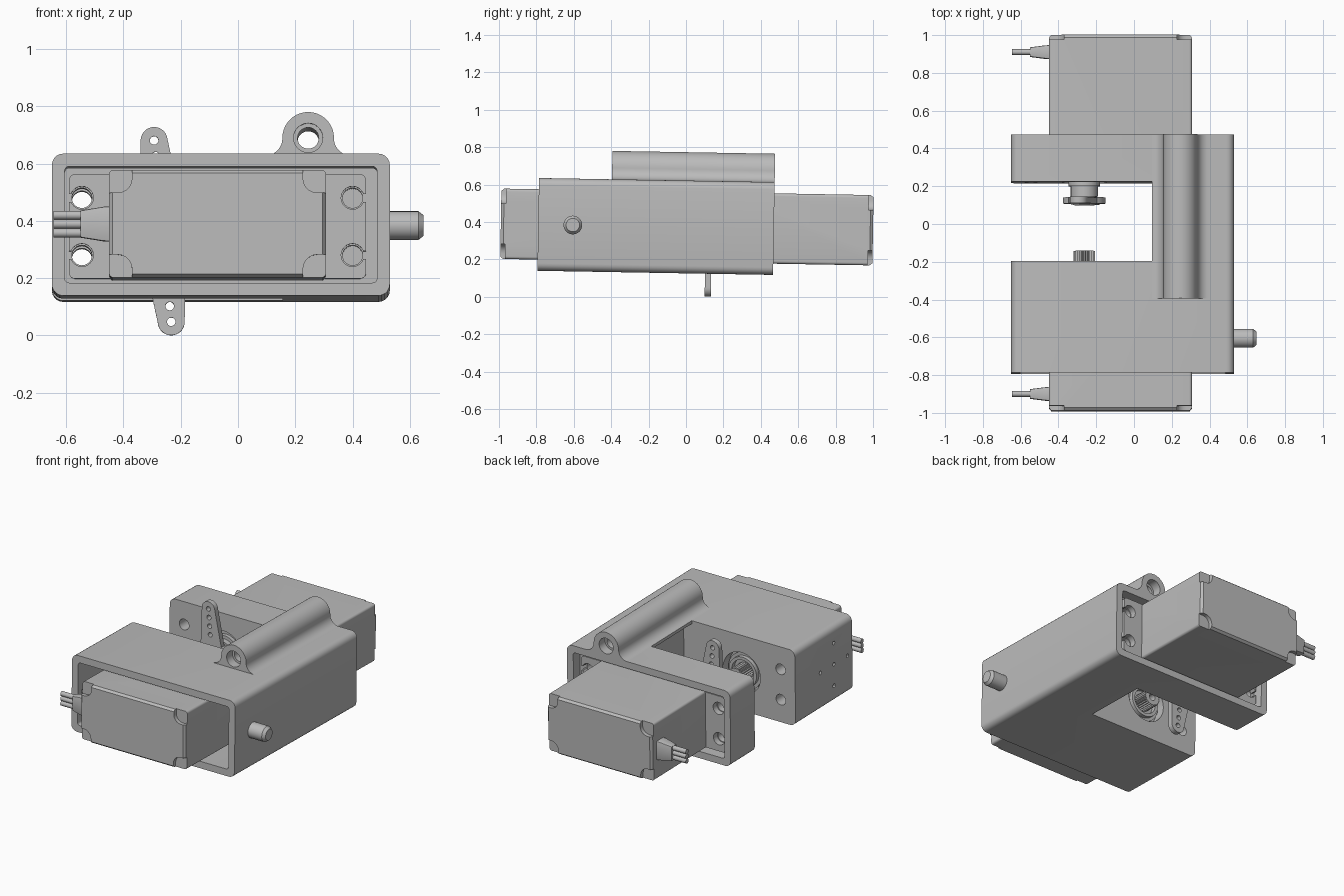
import bpy, bmesh, math
from mathutils import Matrix, Vector

if "Cube" in bpy.data.objects:
    bpy.data.objects.remove(bpy.data.objects["Cube"], do_unlink=True)

grey = bpy.data.materials.new("plain grey")
grey.use_nodes = True
GREY = (0.5, 0.5, 0.5, 1)
grey.diffuse_color = GREY
for node in grey.node_tree.nodes:
    if node.type == "BSDF_PRINCIPLED":
        node.inputs["Base Color"].default_value = GREY

parts = []
MID = 0.373      # height of the servo axis
SHAFT = -0.263   # x of the output shafts


def circle(u, v, r, n=32, a0=0.0, a1=2 * math.pi):
    closed = abs(a1 - a0 - 2 * math.pi) < 1e-6
    steps = n if closed else n - 1
    return [(u + r * math.cos(a0 + (a1 - a0) * i / steps),
             v + r * math.sin(a0 + (a1 - a0) * i / steps)) for i in range(n)]


def rect(u0, u1, v0, v1, r=0.0, n=6):
    if r == 0:
        return [(u0, v0), (u1, v0), (u1, v1), (u0, v1)]
    corners = [(u1 - r, v1 - r), (u0 + r, v1 - r), (u0 + r, v0 + r), (u1 - r, v0 + r)]
    pts = []
    for k, (u, v) in enumerate(corners):
        pts += circle(u, v, r, n, k * math.pi / 2, (k + 1) * math.pi / 2)
    return pts


def loft(name, sections, axis="y"):
    """Skin equal-length outlines given as (position along axis, points)."""
    bm = bmesh.new()
    rings = []
    for w, pts in sections:
        rings.append([bm.verts.new((u, w, v) if axis == "y" else (w, u, v)) for u, v in pts])
    for a, b in zip(rings, rings[1:]):
        for i in range(len(a)):
            j = (i + 1) % len(a)
            bm.faces.new((a[i], a[j], b[j], b[i]))
    bm.faces.new(rings[0])
    bm.faces.new(rings[-1])
    bmesh.ops.recalc_face_normals(bm, faces=bm.faces)
    mesh = bpy.data.meshes.new(name)
    bm.to_mesh(mesh)
    bm.free()
    mesh.materials.append(grey)
    ob = bpy.data.objects.new(name, mesh)
    bpy.context.collection.objects.link(ob)
    parts.append(ob)
    return ob


def prism(name, pts, w0, w1, axis="y"):
    return loft(name, [(w0, pts), (w1, pts)], axis)


def cut(target, pts, w0, w1, axis="y"):
    cutter = prism("cutter", pts, w0, w1, axis)
    parts.remove(cutter)
    cutter.hide_render = True
    mod = target.modifiers.new("cut", "BOOLEAN")
    mod.operation = "DIFFERENCE"
    mod.solver = "EXACT"
    mod.object = cutter
    bpy.context.view_layer.objects.active = target
    bpy.ops.object.modifier_apply(modifier=mod.name)
    bpy.data.objects.remove(cutter, do_unlink=True)


# C-shaped bracket with a servo pocket at each end
bracket = prism("bracket", rect(-0.65, 0.53, 0.125, 0.621, 0.04), -0.79, 0.47)
cut(bracket, rect(-1, 0.155, 0, 1), -0.2, 0.22)
pocket = rect(-0.605, 0.485, 0.17, 0.576, 0.015)
cut(bracket, pocket, -0.9, -0.39)
cut(bracket, pocket, 0.40, 0.6)
for x, front_end, back_end in ((-0.545, -0.1, 0.1), (0.4, -0.25, 0.3)):
    for z in (MID - 0.1, MID + 0.1):
        cut(bracket, circle(x, z, 0.035, 24), -0.45, front_end)
        cut(bracket, circle(x, z, 0.035, 24), back_end, 0.45)
cut(bracket, circle(SHAFT, MID, 0.135, 40), -0.27, -0.1)
cut(bracket, circle(SHAFT, MID, 0.135, 40), 0.1, 0.28)

# Small hole pattern on the free end
for dy, dz in ((0, 0), (0.14, 0), (-0.14, 0), (0, 0.14), (0, -0.14)):
    cut(bracket, circle(-0.6 + dy, MID + dz, 0.012, 12), -0.7, -0.55, "x")

# Side peg with a chamfered tip
loft("pivot_peg", [(0.5, circle(-0.605, MID, 0.05)), (0.63, circle(-0.605, MID, 0.05)),
                   (0.648, circle(-0.605, MID, 0.036))], "x")

# Flared tube along the top
TX, TZ, TOP = 0.245, 0.683, 0.621
outline = [(TX + 0.15, TOP - 0.02)]
outline += circle(TX + 0.15, TOP + 0.06, 0.06, 10, 1.5 * math.pi, math.pi)
outline += circle(TX, TZ, 0.09, 24, 0, math.pi)
outline += circle(TX - 0.15, TOP + 0.06, 0.06, 10, 0, -0.5 * math.pi)
outline += [(TX - 0.15, TOP - 0.02)]
tube = prism("top_tube", outline, -0.4, 0.47)
cut(tube, circle(TX, TZ, 0.037), -0.5, 0.6)
cut(tube, circle(TX, TZ, 0.051), -0.5, -0.34)
cut(tube, circle(TX, TZ, 0.051), 0.41, 0.6)


def servo(label, end, s, face):
    """Servo whose cable end lies at y = end and whose shaft points along s."""
    def y(d):
        return end + s * d

    x0, x1, z0, z1 = -0.45, 0.307, MID - 0.188, MID + 0.188
    case = loft(label + "_servo_case", [
        (y(0), rect(x0 + 0.012, x1 - 0.012, z0 + 0.012, z1 - 0.012, 0.012)),
        (y(0.015), rect(x0, x1, z0, z1, 0.015)),
        (y(0.725), rect(x0, x1, z0, z1, 0.015))])
    # Corner notches
    for cx in (x0, x1):
        for cz in (z0, z1):
            cut(case, rect(cx - 0.08, cx + 0.08, cz - 0.08, cz + 0.08, 0.05),
                y(-0.1), y(0.025))
    # Mounting flange with open screw slots
    flange = prism(label + "_servo_flange", rect(-0.59, 0.447, z0 + 0.006, z1 - 0.006, 0.02),
                   y(0.56), y(0.603))
    for hx, edge in ((-0.545, -0.7), (0.4, 0.6)):
        for hz in (MID - 0.1, MID + 0.1):
            cut(flange, circle(hx, hz, 0.04, 24), y(0.5), y(0.7))
            cut(flange, rect(min(hx, edge), max(hx, edge), hz - 0.014, hz + 0.014),
                y(0.5), y(0.7))
    # Stepped shaft boss
    boss = loft(label + "_shaft_boss", [
        (y(0.7), circle(SHAFT, MID, 0.12)), (face - s * 0.035, circle(SHAFT, MID, 0.12)),
        (face - s * 0.035, circle(SHAFT, MID, 0.1)), (face - s * 0.01, circle(SHAFT, MID, 0.1))])
    cut(boss, circle(SHAFT, MID, 0.08), face - s * 0.04, face + s * 0.1)
    # Splined output shaft
    teeth = [p for i in range(25) for p in
             (circle(SHAFT, MID, 0.057, 50)[2 * i], circle(SHAFT, MID, 0.049, 50)[2 * i + 1])]
    shaft = prism(label + "_output_shaft", teeth, y(0.7), y(0.848))
    cut(shaft, circle(SHAFT, MID, 0.022, 20), y(0.8), y(0.9))
    # Cable strain relief and three wires
    cy = y(0.09)
    loft(label + "_strain_relief", [
        (x0 + 0.02, rect(cy - 0.038, cy + 0.038, MID - 0.062, MID + 0.062, 0.005, 3)),
        (x0 - 0.02, rect(cy - 0.035, cy + 0.035, MID - 0.06, MID + 0.06, 0.005, 3)),
        (x0 - 0.1, rect(cy - 0.025, cy + 0.025, MID - 0.047, MID + 0.047, 0.005, 3))], "x")
    for i in (-1, 0, 1):
        prism(label + "_wire", circle(cy, MID + i * 0.031, 0.0155, 16), -0.645, -0.53, "x")


servo("front", -0.99, 1, -0.2)
servo("back", 1.0, -1, 0.22)

# Two-armed servo horn, slightly turned
HZ, REACH, turn = 0.366, 0.318, math.radians(5.4)


def turned(pts):
    c, s = math.cos(turn), math.sin(turn)
    return [(SHAFT + u * c - v * s, HZ + u * s + v * c) for u, v in pts]


arms = circle(0, REACH, 0.047, 16, 0, math.pi) + [(-0.085, 0)]
arms += circle(0, -REACH, 0.047, 16, math.pi, 2 * math.pi) + [(0.085, 0)]
horn = prism("horn_arms", turned(arms), 0.106, 0.139)
for k in range(4):
    for side in (-1, 1):
        cut(horn, turned(circle(0, side * (REACH - 0.055 * k), 0.015, 16)), 0.05, 0.2)
prism("horn_disc", circle(SHAFT, HZ, 0.113, 40), 0.108, 0.141)
hub = loft("horn_hub", [(0.1, circle(SHAFT, HZ, 0.06)), (0.145, circle(SHAFT, HZ, 0.06)),
                        (0.145, circle(SHAFT, HZ, 0.072)), (0.2, circle(SHAFT, HZ, 0.072)),
                        (0.2, circle(SHAFT, HZ, 0.083)), (0.25, circle(SHAFT, HZ, 0.083))])
cut(hub, circle(SHAFT, HZ, 0.04), 0.05, 0.106)

# Slight overall pitch, then shading with sharp edges kept
pivot = Vector((0, 0, 0.38))
pitch = (Matrix.Translation(pivot) @ Matrix.Rotation(math.radians(-1), 4, "X")
         @ Matrix.Translation(-pivot))
bpy.ops.object.select_all(action="DESELECT")
for ob in parts:
    ob.data.transform(pitch)
    ob.select_set(True)
bpy.context.view_layer.objects.active = bracket
bpy.ops.object.shade_smooth_by_angle(angle=math.radians(30))
